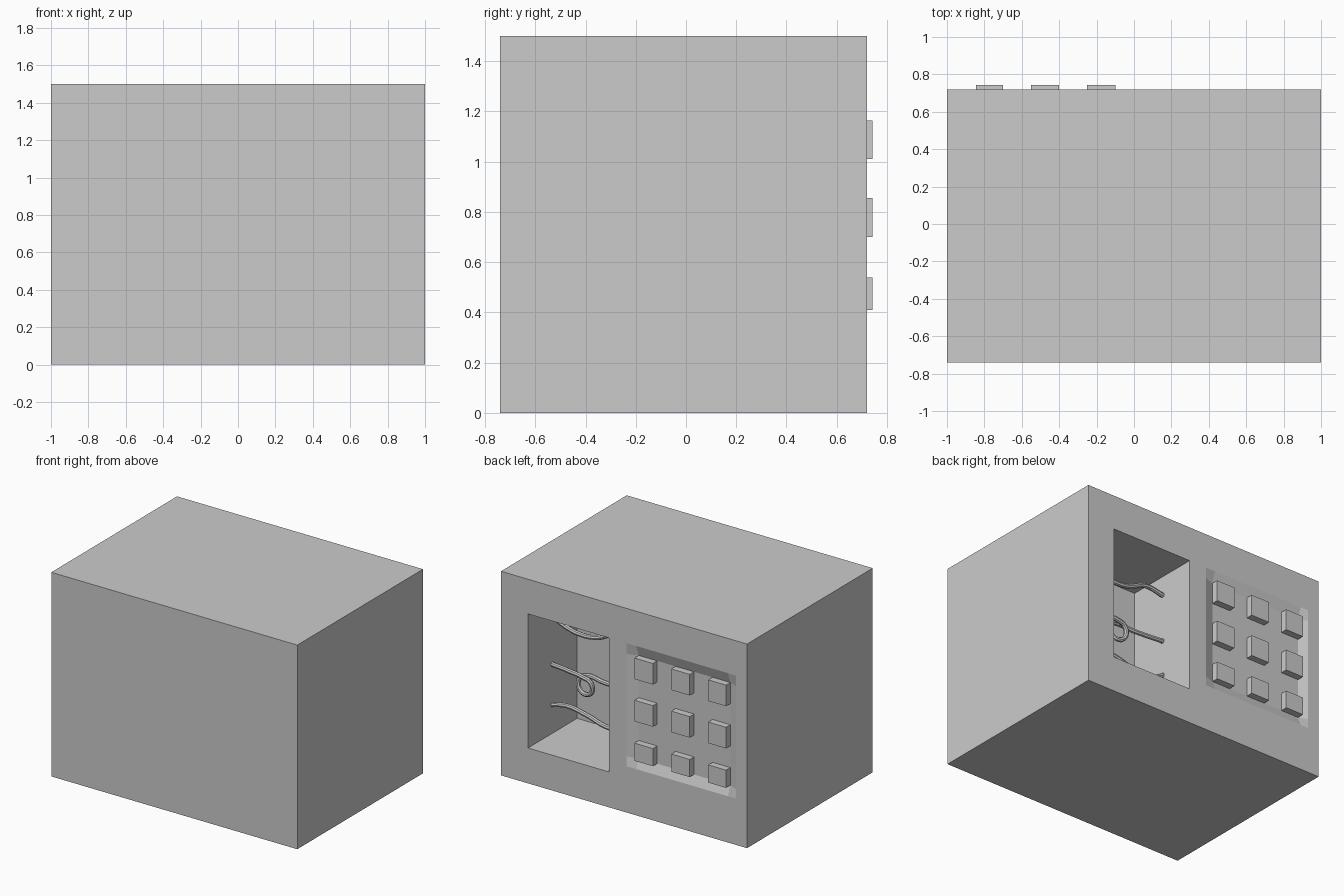
import bpy, bmesh, math

if "Cube" in bpy.data.objects:
    bpy.data.objects.remove(bpy.data.objects["Cube"])

BACK, FRONT, TOP = 0.72, -0.74, 1.5
FLOOR, CAP = 0.692, 0.742          # keypad floor and button faces
CX0, CX1, CZ0, CZ1, CY = 0.12, 0.78, 0.26, 1.245, 0.15   # wiring cavity


def finish(name, bm):
    bmesh.ops.remove_doubles(bm, verts=bm.verts, dist=1e-5)
    bmesh.ops.recalc_face_normals(bm, faces=bm.faces)
    me = bpy.data.meshes.new(name)
    bm.to_mesh(me)
    bm.free()
    ob = bpy.data.objects.new(name, me)
    bpy.context.collection.objects.link(ob)
    return ob


def quad(bm, *pts):
    return bm.faces.new([bm.verts.new(p) for p in pts])


def box_sides(bm, x0, x1, y0, y1, z0, z1):
    """Box without its +y side."""
    c = [(x0, z0), (x1, z0), (x1, z1), (x0, z1)]
    quad(bm, *[(x, y0, z) for x, z in c])
    for i in range(4):
        (a, b), (p, q) = c[i], c[(i + 1) % 4]
        quad(bm, (a, y0, b), (p, y0, q), (p, y1, q), (a, y1, b))


bm = bmesh.new()
# casing: five outer sides, then the back panel with two openings
box_sides(bm, -1, 1, FRONT, BACK, 0, TOP)
xs = [-1, -0.91, -0.02, CX0, CX1, 1]
zs = [0, CZ0, 0.34, CZ1, TOP]
for i in range(5):
    for j in range(4):
        if (i == 3 and j in (1, 2)) or (i == 1 and j == 2):
            continue
        quad(bm, *[(x, BACK, z) for x, z in (
            (xs[i], zs[j]), (xs[i + 1], zs[j]), (xs[i + 1], zs[j + 1]), (xs[i], zs[j + 1]))])
# wiring cavity walls
box_sides(bm, CX0, CX1, CY, BACK, CZ0, CZ1)

# keypad: shallow dished grid whose alternate cells rise as buttons
kx = [-0.91, -0.845, -0.70, -0.55, -0.40, -0.25, -0.10, -0.02]
kz = [0.34, 0.41, 0.54, 0.70, 0.855, 1.01, 1.165, CZ1]
grid = [[bm.verts.new((x, FLOOR if 0 < i < 7 and 0 < j < 7 else BACK, z))
         for j, z in enumerate(kz)] for i, x in enumerate(kx)]
buttons = []
for i in range(7):
    for j in range(7):
        f = bm.faces.new((grid[i][j], grid[i][j + 1], grid[i + 1][j + 1], grid[i + 1][j]))
        if i % 2 and j % 2:
            buttons.append(f)
res = bmesh.ops.extrude_discrete_faces(bm, faces=buttons)
for f in res["faces"]:
    for v in f.verts:
        v.co.y = CAP
finish("casing_with_keypad", bm)


# wires strung across the cavity
def wire(name, pts):
    cu = bpy.data.curves.new(name, 'CURVE')
    cu.dimensions = '3D'
    cu.bevel_depth = 0.017
    cu.bevel_resolution = 2
    cu.resolution_u = 6
    sp = cu.splines.new('BEZIER')
    sp.bezier_points.add(len(pts) - 1)
    for bp, p in zip(sp.bezier_points, pts):
        bp.co = p
        bp.handle_left_type = bp.handle_right_type = 'AUTO'
    ob = bpy.data.objects.new(name, cu)
    bpy.context.collection.objects.link(ob)
    bpy.ops.object.select_all(action='DESELECT')
    ob.select_set(True)
    bpy.context.view_layer.objects.active = ob
    bpy.ops.object.convert(target='MESH')
    bpy.ops.object.shade_smooth_by_angle()


WY = 0.44
wire("upper_wire", [(x, WY, z) for x, z in (
    (0.79, 1.13), (0.67, 1.075), (0.56, 1.05), (0.42, 1.06), (0.27, 1.12), (0.11, 1.10))])
wire("lower_wire", [(x, WY, z) for x, z in (
    (0.79, 0.47), (0.65, 0.495), (0.5, 0.47), (0.32, 0.425), (0.2, 0.445), (0.11, 0.49))])
# middle wire has a single loop
loop = [(0.51 - 0.065 * math.sin(a), WY + 0.02 - 0.04 * t, 0.685 + 0.065 * math.cos(a))
        for t in [k / 8 for k in range(9)] for a in [t * math.tau]]
wire("middle_wire", [(0.79, WY, 0.77), (0.64, WY + 0.01, 0.762)] + loop
     + [(0.36, WY - 0.01, 0.742), (0.11, WY, 0.75)])
